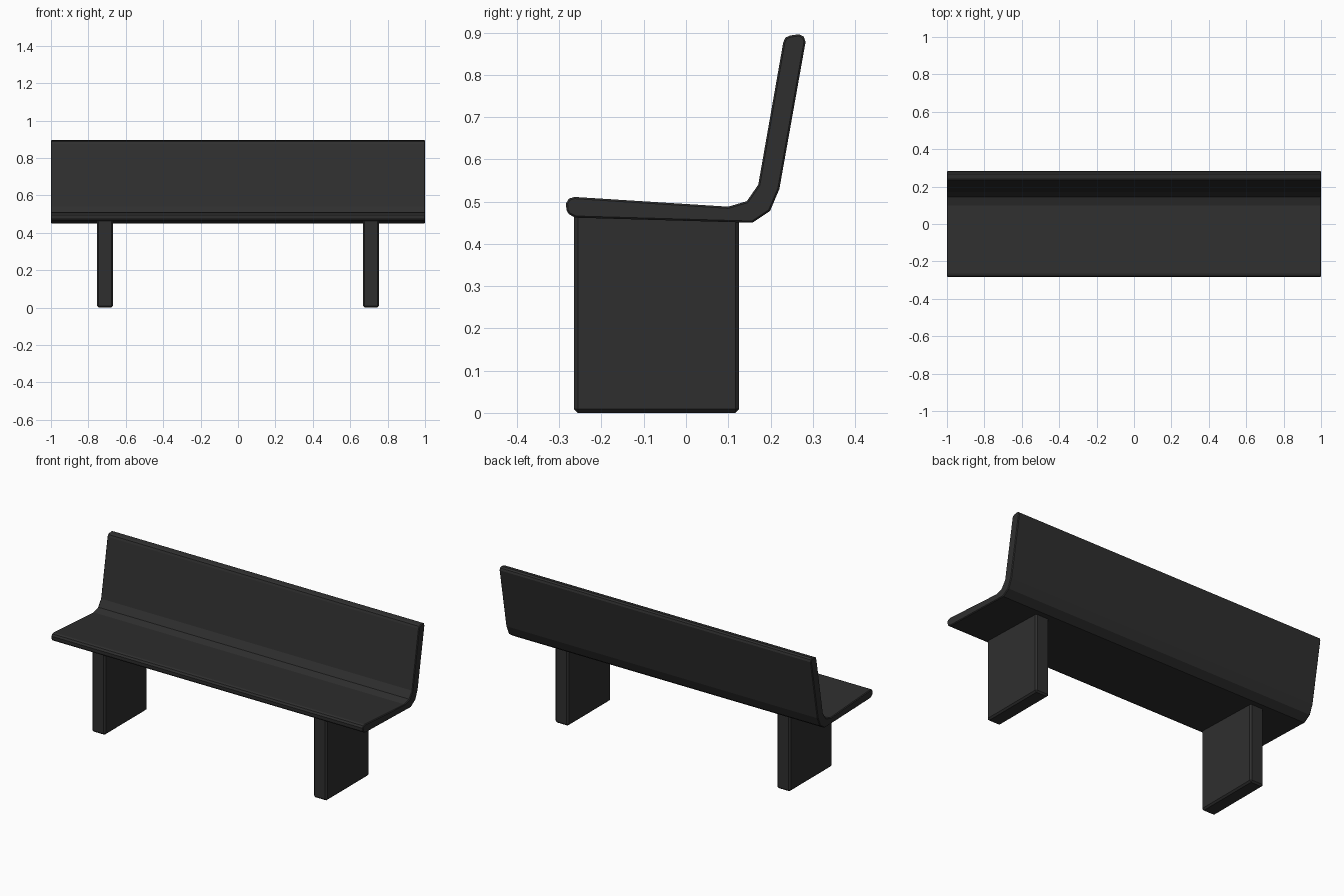
import bpy
import bmesh

cube = bpy.data.objects.get("Cube")
if cube:
    bpy.data.objects.remove(cube, do_unlink=True)

# Single dark finish
charcoal = bpy.data.materials.new("charcoal")
charcoal.use_nodes = True
colour = (0.028, 0.028, 0.028, 1)
charcoal.diffuse_color = colour
charcoal.node_tree.nodes["Principled BSDF"].inputs["Base Color"].default_value = colour


def extrude_profile(name, profile, x_min, x_max, bevel, segments):
    """Extrude a closed (y, z) outline along x and soften its edges."""
    bm = bmesh.new()
    face = bm.faces.new([bm.verts.new((x_min, y, z)) for y, z in profile])
    result = bmesh.ops.extrude_face_region(bm, geom=[face])
    moved = [v for v in result["geom"] if isinstance(v, bmesh.types.BMVert)]
    bmesh.ops.translate(bm, verts=moved, vec=(x_max - x_min, 0, 0))
    bmesh.ops.recalc_face_normals(bm, faces=bm.faces)
    mesh = bpy.data.meshes.new(name)
    bm.to_mesh(mesh)
    bm.free()
    mesh.materials.append(charcoal)
    obj = bpy.data.objects.new(name, mesh)
    bpy.context.collection.objects.link(obj)
    mod = obj.modifiers.new("soft_edges", "BEVEL")
    mod.width = bevel
    mod.segments = segments
    mod.limit_method = "ANGLE"
    mod.angle_limit = 1.2
    return obj


# Seat and backrest: one bent slab with rounded lips
underside = [(-0.262, 0.462), (0.157, 0.45), (0.199, 0.478), (0.221, 0.53)]
back_lip = [(0.283, 0.878), (0.279, 0.89), (0.268, 0.896),
            (0.246, 0.893), (0.235, 0.888), (0.23, 0.876)]
top_side = [(0.171, 0.54), (0.144, 0.501), (0.1, 0.488)]
front_lip = [(-0.264, 0.511), (-0.277, 0.507), (-0.284, 0.496),
             (-0.283, 0.48), (-0.277, 0.47)]
extrude_profile("seat_and_backrest", underside + back_lip + top_side + front_lip,
                -1, 1, 0.004, 1)

# Two slab legs, tops buried in the seat
leg = [(-0.265, 0), (0.126, 0), (0.126, 0.465), (-0.265, 0.475)]
for side, x in (("right", -0.711), ("left", 0.711)):
    extrude_profile(side + "_leg", leg, x - 0.043, x + 0.043, 0.009, 1)
